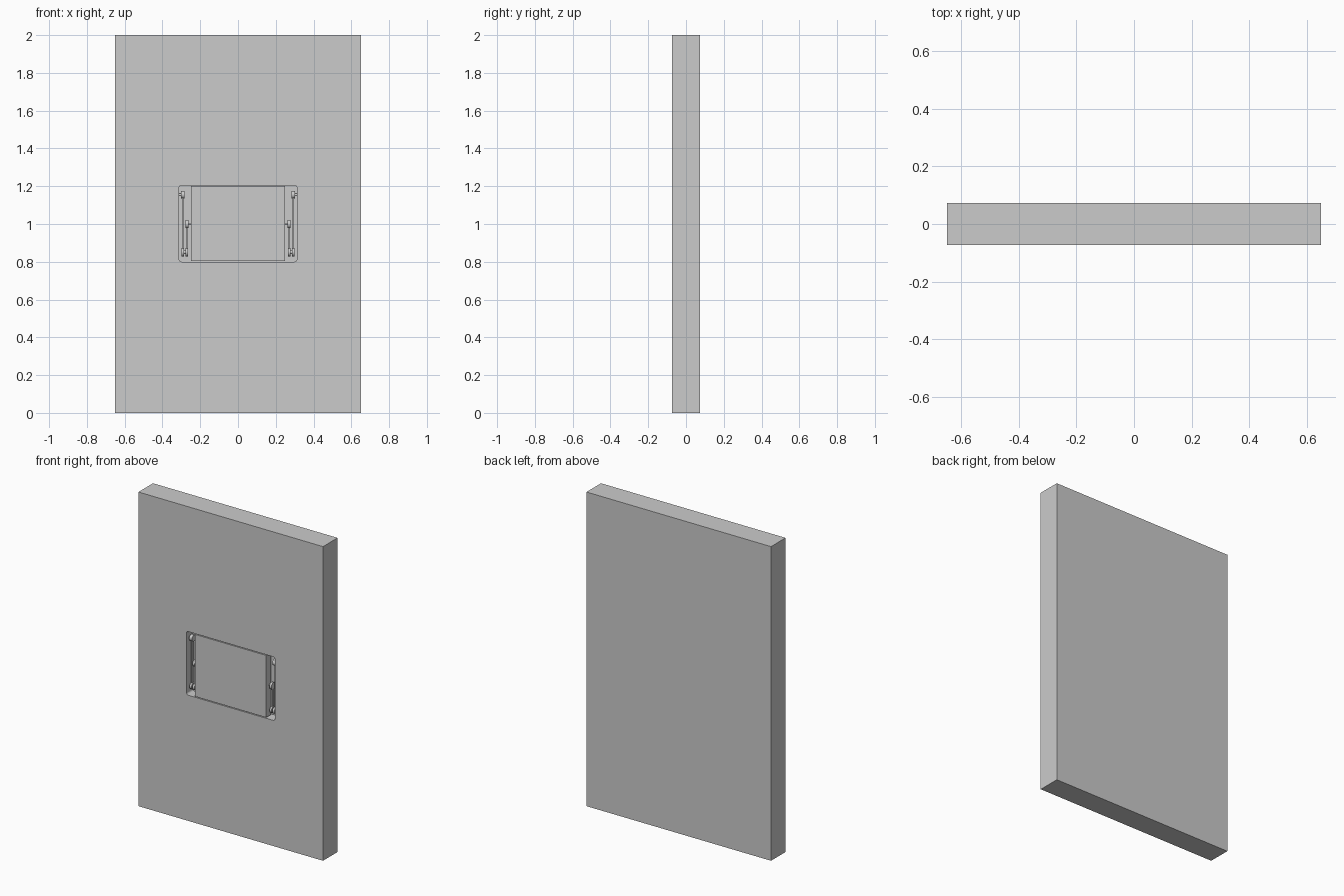
import bpy
from math import radians

if "Cube" in bpy.data.objects:
    bpy.data.objects.remove(bpy.data.objects["Cube"])

FRONT = -0.073          # wall front face
DEPTH = 0.065           # pocket depth
ARM_Y = FRONT + 0.034   # centre of the folding arms


def apply_mods(ob):
    bpy.ops.object.select_all(action='DESELECT')
    bpy.context.view_layer.objects.active = ob
    ob.select_set(True)
    for m in list(ob.modifiers):
        bpy.ops.object.modifier_apply(modifier=m.name)


def box(name, x, y, z):
    """Box from (min, max) ranges."""
    bpy.ops.mesh.primitive_cube_add(size=1, location=[(a + b) / 2 for a, b in (x, y, z)])
    ob = bpy.context.object
    ob.name = name
    ob.scale = [b - a for a, b in (x, y, z)]
    bpy.ops.object.transform_apply(location=False, rotation=False, scale=True)
    return ob


def round_y_edges(ob, r):
    """Round only the edges that run front to back."""
    attr = ob.data.attributes.new("bevel_weight_edge", 'FLOAT', 'EDGE')
    for e in ob.data.edges:
        a, b = (ob.data.vertices[i].co for i in e.vertices)
        attr.data[e.index].value = 1.0 if abs(a.y - b.y) > 1e-4 else 0.0
    m = ob.modifiers.new("round", 'BEVEL')
    m.limit_method, m.width, m.segments = 'WEIGHT', r, 5
    apply_mods(ob)


def disc(name, x0, x1, z, r):
    """Cylinder with its axis along x."""
    bpy.ops.mesh.primitive_cylinder_add(vertices=32, radius=r, depth=abs(x1 - x0),
                                        location=((x0 + x1) / 2, ARM_Y, z),
                                        rotation=(0, radians(90), 0))
    ob = bpy.context.object
    ob.name = name
    bpy.ops.object.shade_smooth_by_angle()
    return ob


# Wall with a rounded pocket cut into the front
wall = box("wall", (-0.65, 0.65), (FRONT, -FRONT), (0, 2))
cutter = box("pocket_cutter", (-0.312, 0.312), (FRONT - 0.05, FRONT + DEPTH), (0.8, 1.205))
round_y_edges(cutter, 0.014)
cut = wall.modifiers.new("pocket", 'BOOLEAN')
cut.operation, cut.solver, cut.object = 'DIFFERENCE', 'EXACT', cutter
apply_mods(wall)
bpy.data.objects.remove(cutter)

# Fold-down panel, flush with the wall
box("fold_down_panel", (-0.25, 0.25), (FRONT, FRONT + 0.05), (0.805, 1.2))

# Folding stays on both sides
for side, s in (("left", -1), ("right", 1)):
    def bar(name, x0, x1, hw, z0, z1):
        return box(f"{side}_{name}", sorted((s * x0, s * x1)),
                   (ARM_Y - hw, ARM_Y + hw), (z0, z1))

    def pin(name, x0, x1, z, r):
        return disc(f"{side}_{name}", s * x0, s * x1, z, r)

    bar("outer_arm", 0.289, 0.297, 0.009, 0.85, 1.155)
    bar("inner_arm", 0.267, 0.275, 0.009, 0.85, 1.0)
    pin("top_pivot", 0.283, 0.303, 1.155, 0.02)
    pin("top_pivot_pin", 0.297, 0.312, 1.155, 0.008)
    pin("elbow_outer_disc", 0.285, 0.299, 0.85, 0.022)
    pin("elbow_inner_disc", 0.265, 0.278, 0.85, 0.022)
    pin("elbow_pin", 0.275, 0.289, 0.85, 0.009)
    pin("panel_pivot", 0.263, 0.277, 1.0, 0.022)
    pin("panel_pivot_pin", 0.249, 0.267, 1.0, 0.006)
